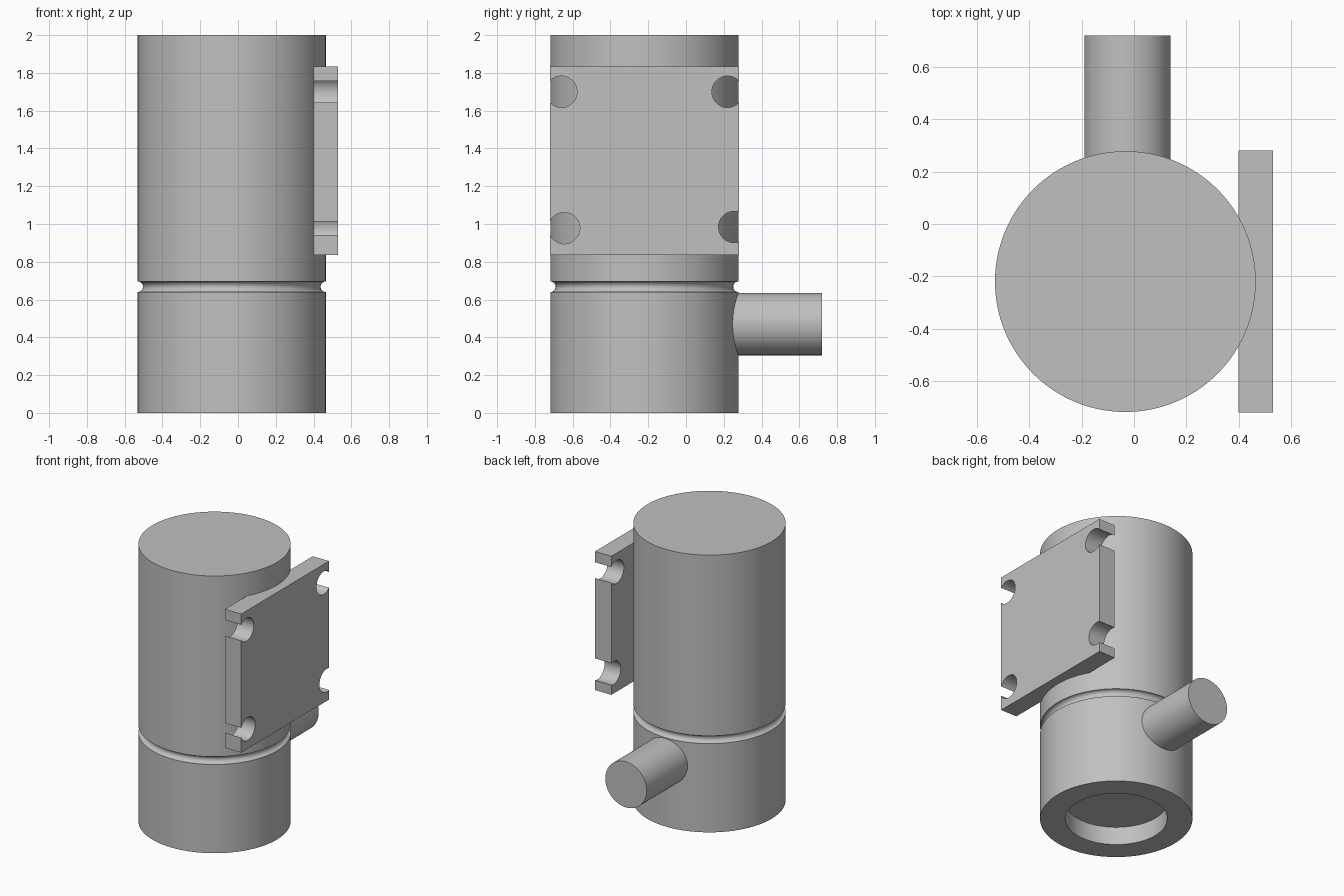
import bpy, bmesh, math
from mathutils import Matrix, Vector

cube = bpy.data.objects.get("Cube")
if cube:
    bpy.data.objects.remove(cube, do_unlink=True)

grey = bpy.data.materials.new("plain_grey")
grey.use_nodes = True
colour = (0.53, 0.53, 0.53, 1)
grey.diffuse_color = colour
grey.node_tree.nodes["Principled BSDF"].inputs["Base Color"].default_value = colour


def make_object(name, bm):
    bmesh.ops.recalc_face_normals(bm, faces=bm.faces)
    mesh = bpy.data.meshes.new(name)
    bm.to_mesh(mesh)
    bm.free()
    mesh.materials.append(grey)
    obj = bpy.data.objects.new(name, mesh)
    bpy.context.collection.objects.link(obj)
    return obj


def smooth(obj):
    bpy.ops.object.select_all(action="DESELECT")
    obj.select_set(True)
    bpy.context.view_layer.objects.active = obj
    bpy.ops.object.shade_smooth_by_angle(angle=math.radians(30))


def lathe(name, profile, location, steps=128):
    """Revolve (radius, z) points, which start and end on the axis."""
    bm = bmesh.new()
    verts = [bm.verts.new((r, 0, z)) for r, z in profile]
    edges = [bm.edges.new(pair) for pair in zip(verts, verts[1:])]
    bmesh.ops.spin(bm, geom=verts + edges, axis=(0, 0, 1), cent=(0, 0, 0),
                   angle=math.tau, steps=steps, use_duplicate=False)
    bmesh.ops.remove_doubles(bm, verts=bm.verts, dist=1e-5)
    obj = make_object(name, bm)
    obj.location = location
    smooth(obj)
    return obj


def cylinder(name, radius, start, end, segments=64):
    start, end = Vector(start), Vector(end)
    axis = end - start
    turn = axis.to_track_quat("Z", "Y").to_matrix().to_4x4()
    bm = bmesh.new()
    bmesh.ops.create_cone(bm, cap_ends=True, segments=segments, radius1=radius,
                          radius2=radius, depth=axis.length,
                          matrix=Matrix.Translation((start + end) / 2) @ turn)
    return make_object(name, bm)


# Body: recessed underside and a half-round groove
R, GROOVE, GROOVE_Z = 0.498, 0.028, 0.668
RECESS_R, RECESS_Z = 0.334, 0.13
groove = [(R - GROOVE * math.sin(math.pi * i / 12),
           GROOVE_Z - GROOVE * math.cos(math.pi * i / 12)) for i in range(13)]
profile = ([(0, RECESS_Z), (RECESS_R, RECESS_Z), (RECESS_R, 0), (R, 0)]
           + groove + [(R, 2), (0, 2)])
lathe("body", profile, (-0.033, -0.22, 0))

# Side pipe, starting inside the body
smooth(cylinder("side_pipe", 0.165, (-0.025, 0.1, 0.47), (-0.025, 0.72, 0.47)))

# Mounting plate with bolt holes that break through its upright edges
bm = bmesh.new()
bmesh.ops.create_cube(bm, size=1, matrix=Matrix.Translation((0.465, -0.22, 1.335))
                      @ Matrix.Diagonal((0.13, 1, 1, 1)))
plate = make_object("mounting_plate", bm)
cutters = []
for y, z in [(-0.66, 1.70), (0.22, 1.70), (-0.645, 0.978), (0.255, 0.984)]:
    cutter = cylinder("hole_cutter", 0.083, (0.36, y, z), (0.6, y, z), 48)
    cutter.hide_render = True
    cutters.append(cutter)
    cut = plate.modifiers.new("bolt_hole", "BOOLEAN")
    cut.operation, cut.solver, cut.object = "DIFFERENCE", "EXACT", cutter
bpy.context.view_layer.update()
evaluated = plate.evaluated_get(bpy.context.evaluated_depsgraph_get())
cut_mesh = bpy.data.meshes.new_from_object(evaluated)
plate.modifiers.clear()
plate.data = cut_mesh
for cutter in cutters:
    bpy.data.objects.remove(cutter, do_unlink=True)
smooth(plate)
